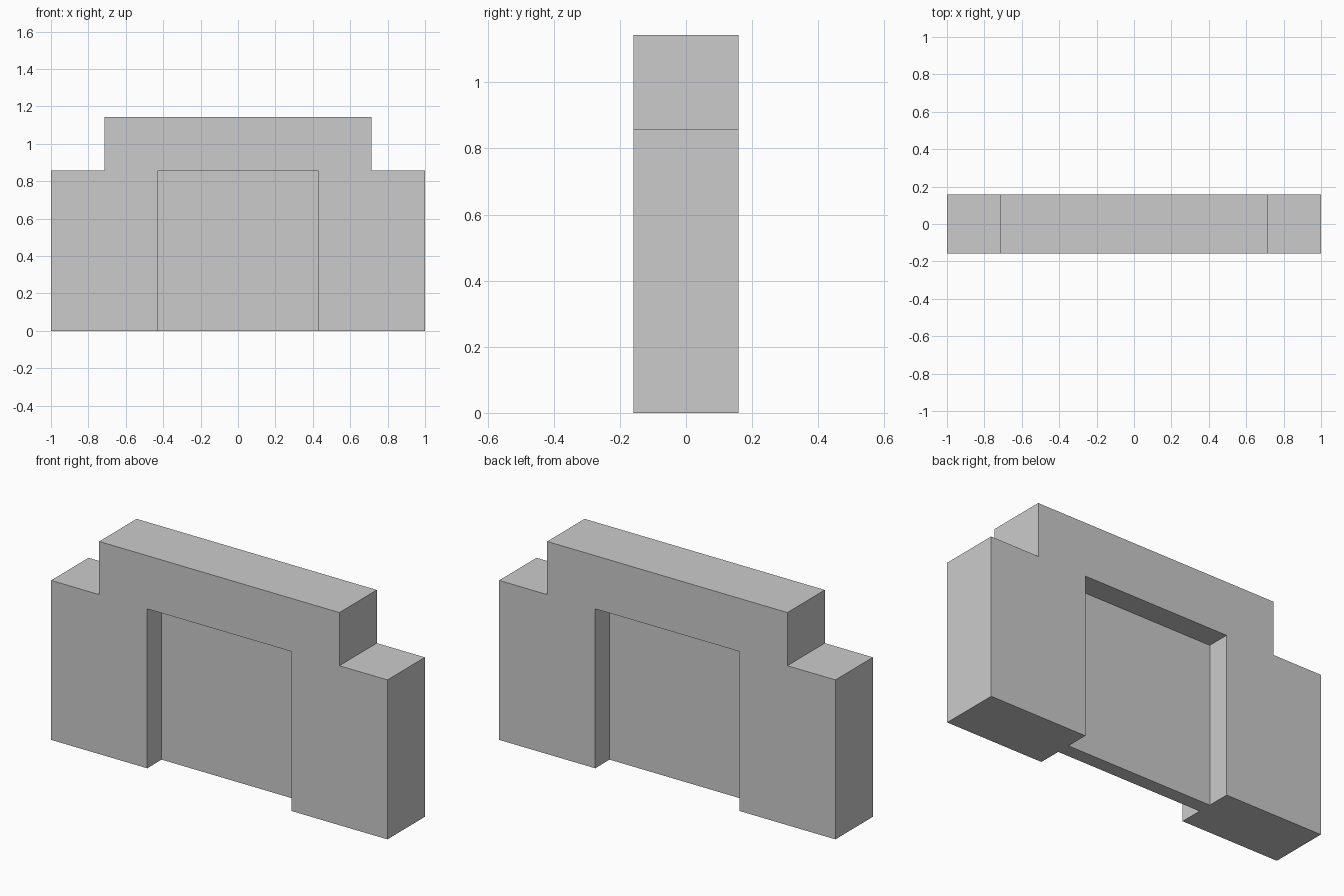
import bpy, bmesh

if "Cube" in bpy.data.objects:
    bpy.data.objects.remove(bpy.data.objects["Cube"])

U = 1 / 7          # modelling step
DEPTH = 0.318      # wall thickness
PANEL = 0.074      # thickness of the recessed panel


def extrude_profile(name, points, depth):
    """Extrude an x/z outline symmetrically about y = 0."""
    bm = bmesh.new()
    face = bm.faces.new([bm.verts.new((x, -depth / 2, z)) for x, z in points])
    ret = bmesh.ops.extrude_face_region(bm, geom=[face])
    moved = [v for v in ret["geom"] if isinstance(v, bmesh.types.BMVert)]
    bmesh.ops.translate(bm, verts=moved, vec=(0, depth, 0))
    bmesh.ops.recalc_face_normals(bm, faces=bm.faces)
    mesh = bpy.data.meshes.new(name)
    bm.to_mesh(mesh)
    bm.free()
    obj = bpy.data.objects.new(name, mesh)
    bpy.context.collection.objects.link(obj)
    return obj


# Stepped door frame: right half of the outline, mirrored to the left
half = [(3, 6), (3, 0), (7, 0), (7, 6), (5, 6), (5, 8)]
right = [(x * U, z * U) for x, z in half]
left = [(-x, z) for x, z in reversed(right)]
extrude_profile("door_frame", right + left, DEPTH)

# Thin panel filling the opening, recessed on both sides
w, h = 3 * U, 6 * U
extrude_profile("door_panel", [(-w, 0), (w, 0), (w, h), (-w, h)], PANEL)
